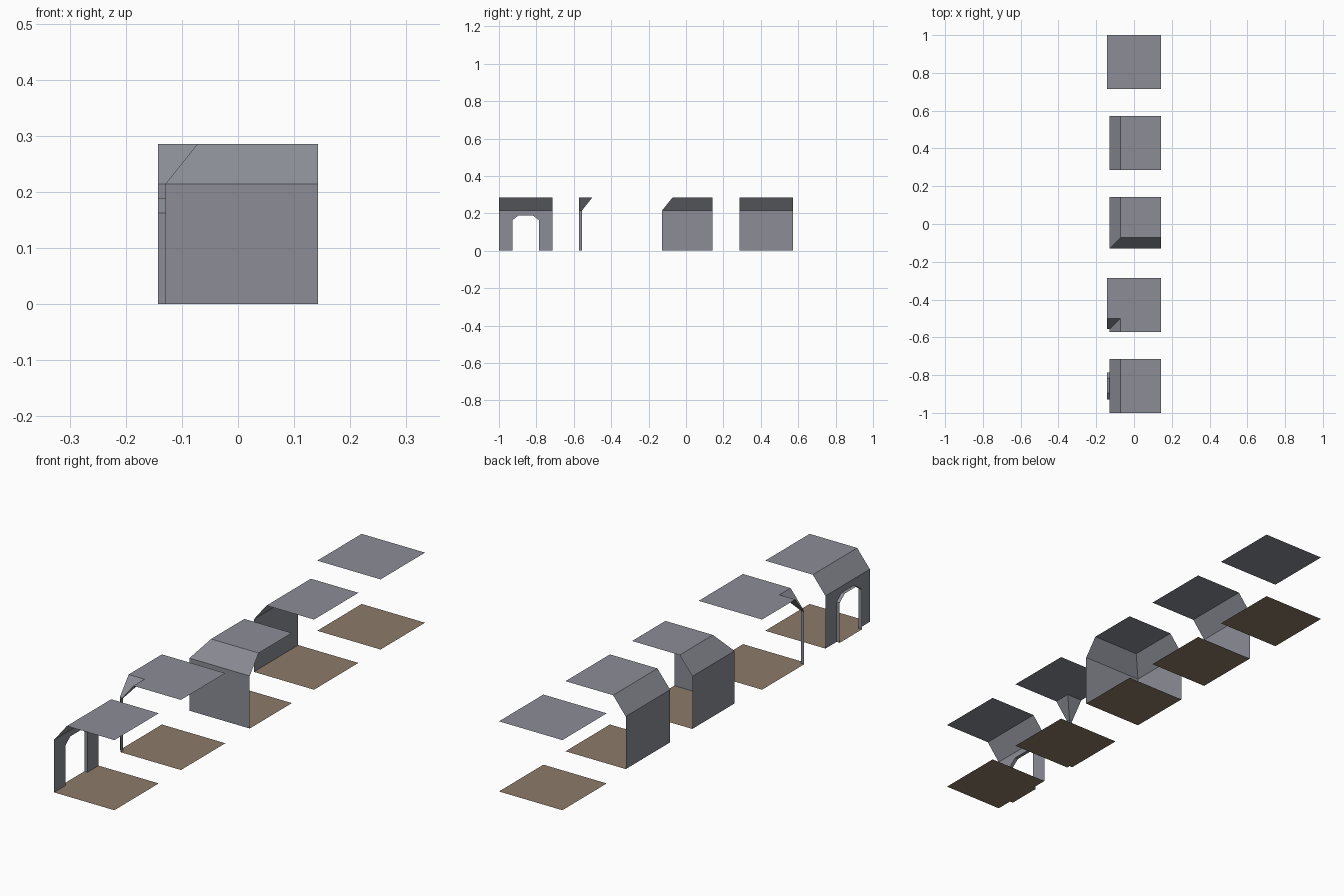
import bpy

if "Cube" in bpy.data.objects:
    bpy.data.objects.remove(bpy.data.objects["Cube"])

S = 2 / 7          # tile size; coordinates below are in tile units
PITCH = 1.5        # spacing of tiles along y
H = 0.5            # half tile
W = 0.45           # wall plane offset
C = 0.25           # inner edge of the sloped cornice
ZW, ZC = 0.75, 1.0  # wall top, ceiling height


def material(name, rgb):
    m = bpy.data.materials.new(name)
    m.diffuse_color = (*rgb, 1)
    m.use_nodes = True
    m.node_tree.nodes["Principled BSDF"].inputs["Base Color"].default_value = m.diffuse_color
    return m


STONE = material("grey stone", (0.262, 0.270, 0.305))
EARTH = material("brown floor", (0.262, 0.195, 0.140))


def sheet(name, tile, polys, mat):
    """Single-sided polygons, placed on a tile slot."""
    verts, faces = [], []
    for poly in polys:
        ids = []
        for p in poly:
            p = tuple(round(c, 4) for c in p)
            if p not in verts:
                verts.append(p)
            ids.append(verts.index(p))
        faces.append(ids)
    me = bpy.data.meshes.new(name)
    me.from_pydata([(x * S, (y + tile * PITCH) * S, z * S) for x, y, z in verts], [], faces)
    me.materials.append(mat)
    ob = bpy.data.objects.new(name, me)
    bpy.context.collection.objects.link(ob)


def flat(outline, z, down=False):
    pts = [(x, y, z) for x, y in outline]
    return pts[::-1] if down else pts


def rect(x0, y0):
    return [(x0, y0), (H, y0), (H, H), (x0, H)]


def swap(poly):
    """Mirror a polygon across the x = y diagonal, keeping it facing inward."""
    return [(y, x, z) for x, y, z in poly][::-1]


def notched(a):
    """Full tile outline with its front left corner cut away."""
    return [(-a, -H), (H, -H), (H, H), (-H, H), (-H, -a), (-a, -a)]


def cornice(low, high):
    return [(-W, low, ZW), (-C, high, ZC), (-C, H, ZC), (-W, H, ZW)][::-1]


def wall(y0):
    return [(-W, y0, 0), (-W, H, 0), (-W, H, ZW), (-W, y0, ZW)]


# open tile
sheet("open_floor", 2, [flat(rect(-H, -H), 0)], EARTH)
sheet("open_ceiling", 2, [flat(rect(-H, -H), ZC, True)], STONE)

# straight wall tile
sheet("straight_floor", 1, [flat(rect(-W, -H), 0)], EARTH)
sheet("straight_wall", 1, [wall(-H), cornice(-H, -H)], STONE)
sheet("straight_ceiling", 1, [flat(rect(-C, -H), ZC, True)], STONE)

# inner corner tile
side = [wall(-W), cornice(-W, -C)]
sheet("inner_corner_floor", 0, [flat(rect(-W, -W), 0)], EARTH)
sheet("inner_corner_walls", 0, side + [swap(p) for p in side], STONE)
sheet("inner_corner_ceiling", 0, [flat(rect(-C, -C), ZC, True)], STONE)

# outer corner tile: slim corner post flaring into the ceiling
post = [[(-W, -H, 0), (-W, -W, 0), (-W, -W, ZW), (-W, -H, ZW)],
        [(-W, -H, ZW), (-W, -W, ZW), (-C, -C, ZC), (-C, -H, ZC)]]
sheet("outer_corner_floor", -1, [flat(notched(W), 0)], EARTH)
sheet("outer_corner_post", -1, post + [swap(p) for p in post], STONE)
sheet("outer_corner_ceiling", -1, [flat(notched(C), ZC, True)], STONE)

# doorway tile: arch-shaped opening with shallow reveals
arch = [(-C, 0), (-C, 0.57), (-0.135, 0.66), (0.135, 0.66), (C, 0.57), (C, 0)]
outline = [(-H, 0)] + arch + [(H, 0), (H, ZW), (-H, ZW)]
reveals = [[(-W, a[0], a[1]), (-H, a[0], a[1]), (-H, b[0], b[1]), (-W, b[0], b[1])][::-1]
           for a, b in zip(arch, arch[1:])]
threshold = [(-W, -H), (H, -H), (H, H), (-W, H), (-W, C), (-H, C), (-H, -C), (-W, -C)]
sheet("doorway_floor", -2, [flat(threshold, 0)], EARTH)
sheet("doorway_wall", -2, [[(-W, y, z) for y, z in outline], cornice(-H, -H)], STONE)
sheet("doorway_reveals", -2, reveals, STONE)
sheet("doorway_ceiling", -2, [flat(rect(-C, -H), ZC, True)], STONE)
